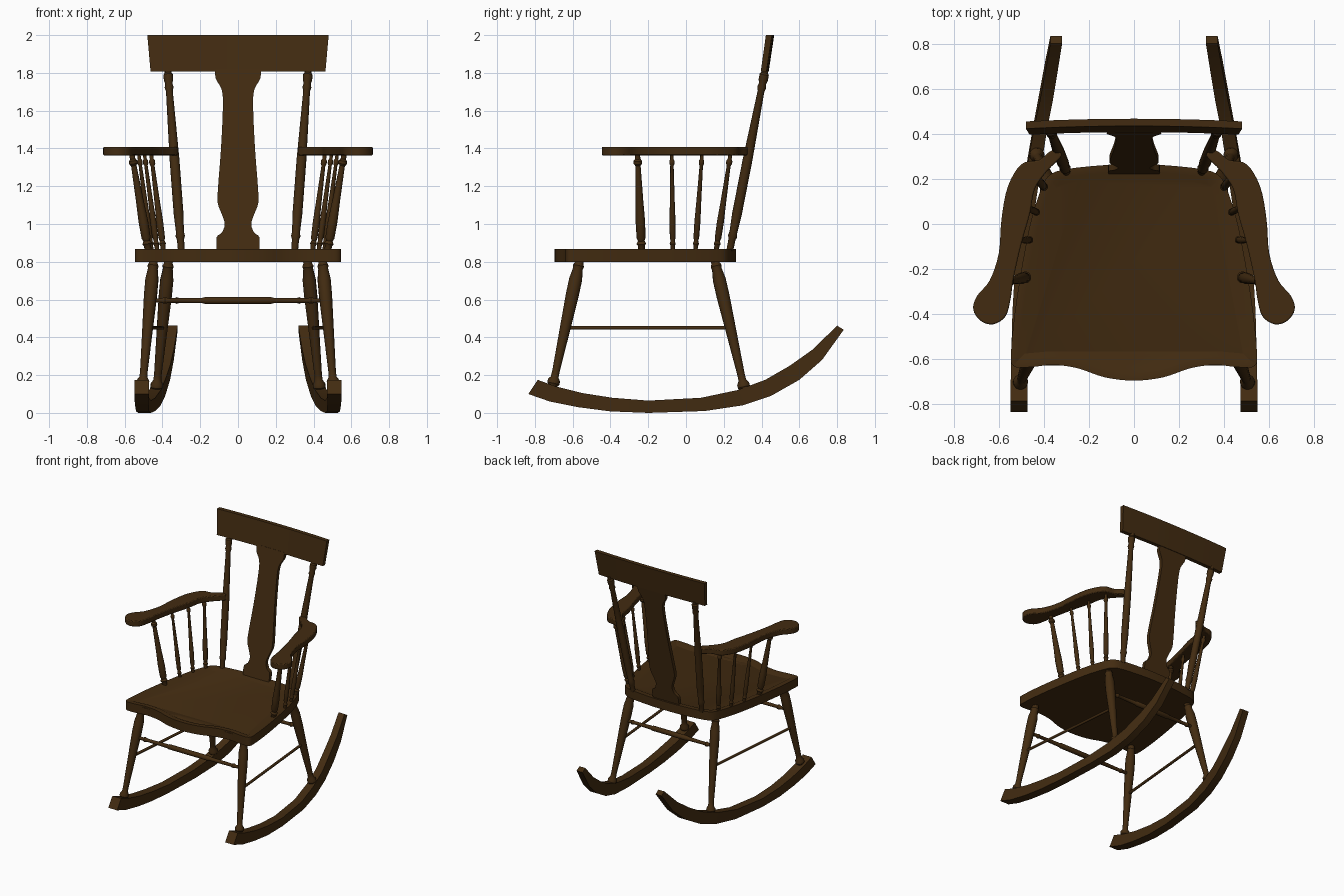
import bpy
import bmesh
from mathutils import Vector

cube = bpy.data.objects.get("Cube")
if cube:
    bpy.data.objects.remove(cube, do_unlink=True)

wood = bpy.data.materials.new("dark brown wood")
wood.use_nodes = True
brown = (0.055, 0.0245, 0.0055, 1)
wood.diffuse_color = brown
shader = wood.node_tree.nodes["Principled BSDF"]
shader.inputs["Base Color"].default_value = brown
shader.inputs["Roughness"].default_value = 0.7
parts = []


def finish(bm, name, bevel=0):
    bmesh.ops.recalc_face_normals(bm, faces=bm.faces)
    mesh = bpy.data.meshes.new(name)
    bm.to_mesh(mesh)
    bm.free()
    mesh.materials.append(wood)
    part = bpy.data.objects.new(name, mesh)
    bpy.context.collection.objects.link(part)
    if bevel:
        mod = part.modifiers.new("soft edges", "BEVEL")
        mod.width = bevel
        mod.segments = 2
        mod.limit_method = "ANGLE"
        mod.angle_limit = 0.9
    parts.append(part)
    return part


def spline(points, steps=4, closed=False):
    """Catmull-Rom curve through the points."""
    pts = [Vector(p) for p in points]
    n = len(pts)
    pick = (lambda i: pts[i % n]) if closed else (lambda i: pts[max(0, min(n - 1, i))])
    curve = []
    for i in range(n if closed else n - 1):
        a, b, c, d = (pick(i + k) for k in (-1, 0, 1, 2))
        for s in range(steps):
            t = s / steps
            curve.append(0.5 * (2 * b + (c - a) * t + (2 * a - 5 * b + 4 * c - d) * t**2
                                + (3 * b - a - 3 * c + d) * t**3))
    if not closed:
        curve.append(pts[-1])
    return curve


def slab(bm, outline, low, high):
    """Prism over a plan outline; returns the top face."""
    bottom = bm.faces.new([bm.verts.new((p.x, p.y, low)) for p in outline])
    grown = bmesh.ops.extrude_face_region(bm, geom=[bottom], use_keep_orig=True)["geom"]
    for v in grown:
        if isinstance(v, bmesh.types.BMVert):
            v.co.z = high
    return next(f for f in grown if isinstance(f, bmesh.types.BMFace))


def loft(name, sections, closed_ends=True):
    """Skin between matching rings of points."""
    bm = bmesh.new()
    rings = [[bm.verts.new(p) for p in ring] for ring in sections]
    for a, b in zip(rings, rings[1:]):
        for i in range(len(a)):
            j = (i + 1) % len(a)
            bm.faces.new((a[i], a[j], b[j], b[i]))
    if closed_ends:
        bm.faces.new(rings[0])
        bm.faces.new(rings[-1])
    return finish(bm, name)


def turned(name, start, end, profile, thick=1, sides=14):
    """Lathe-turned rod; the profile holds (fraction along, radius)."""
    start, end = Vector(start), Vector(end)
    axis = end - start
    turn = axis.to_track_quat("Z", "Y")
    spoke = Vector((1, 0, 0))
    from_angle = [spoke.copy() for _ in range(sides)]
    for i, v in enumerate(from_angle):
        v.xy = v.xy.to_2d()
        v.rotate(Vector((0, 0, 1)).rotation_difference(Vector((0, 0, 1))))
        v.xy = Vector((1, 0)) @ rotation(i / sides)
    loft(name, [[start + axis * t + turn @ (v * r * thick) for v in from_angle]
                for t, r in profile])


def rotation(fraction):
    from math import tau
    from mathutils import Matrix
    return Matrix.Rotation(tau * fraction, 2)


LEG = [(0, .02), (.03, .022), (.05, .033), (.075, .033), (.1, .021), (.14, .02), (.45, .028),
       (.72, .035), (.84, .035), (.92, .026), (.94, .03), (.96, .023), (1, .022)]
SPINDLE = [(0, .011), (.05, .012), (.07, .016), (.1, .011), (.13, .015), (.3, .016), (.5, .013),
           (.88, .009), (.9, .014), (.93, .014), (.95, .009), (1, .009)]
POST = [(0, .018), (.06, .019), (.08, .025), (.1, .021), (.2, .026), (.5, .026), (.88, .018),
        (.9, .024), (.92, .019), (.94, .025), (.97, .025), (.98, .018), (1, .018)]
RUNG = [(0, .012), (.06, .012), (.08, .018), (.1, .012), (.3, .015), (.31, .019),
        (.69, .019), (.7, .015), (.9, .012), (.92, .018), (.94, .012), (1, .012)]
ROD = [(0, .01), (1, .01)]

# Seat: scalloped front, narrowing to a rounded back, with a shallow dish
half = [(0, -.695), (.13, -.68), (.25, -.64), (.36, -.625), (.46, -.635), (.535, -.63),
        (.545, -.56), (.52, -.33), (.465, -.02), (.41, .16), (.37, .22), (.29, .245), (.12, .262)]
outline = half + [(0, .265)] + [(-x, y) for x, y in reversed(half[1:])]
bm = bmesh.new()
top = slab(bm, spline(outline, closed=True), .8, .868)
bmesh.ops.inset_region(bm, faces=[top], thickness=.035)
bmesh.ops.inset_region(bm, faces=[top], thickness=.025, depth=-.012)
finish(bm, "seat")

# Rocker runner: plan x, y, z at the underside, then y, z on the upper side
runner = [(.51, -.835, .1, -.785, .175), (.51, -.72, .06, -.69, .14), (.508, -.57, .03, -.55, .105),
          (.505, -.4, .008, -.39, .08), (.495, -.2, 0, -.2, .065), (.47, .1, .01, .08, .08),
          (.44, .3, .04, .27, .12), (.415, .45, .09, .42, .175), (.388, .6, .175, .55, .25),
          (.367, .72, .28, .67, .335), (.345, .835, .44, .8, .462)]

arm = [(.32, .305), (.365, .325), (.42, .285), (.5, .265), (.56, .165), (.588, .02), (.6, -.13),
       (.64, -.25), (.697, -.32), (.713, -.38), (.68, -.43), (.625, -.445), (.57, -.41),
       (.547, -.33), (.535, -.245), (.5, -.09), (.462, .045), (.44, .155), (.385, .235)]

# Arm spindles: seat x, y, arm x, y and thickness
spindles = [(.475, -.235, .562, -.257, 1.6), (.458, -.07, .525, -.075, 1),
            (.428, .05, .495, .085, 1), (.395, .16, .46, .235, 1.15)]

for s, side in ((1, "left"), (-1, "right")):
    sections = []
    for i, (x, y, z, upper_y, upper_z) in enumerate(runner):
        w = .038 - .0012 * i
        sections.append([(s * (x - w), y, z), (s * (x + w), y, z),
                         (s * (x + w), upper_y, upper_z), (s * (x - w), upper_y, upper_z)])
    loft(side + "_rocker", sections)

    turned(side + "_front_leg", (s * .507, -.71, .12), (s * .446, -.56, .82), LEG)
    turned(side + "_rear_leg", (s * .434, .315, .1), (s * .366, .15, .82), LEG)
    turned(side + "_side_stretcher", (s * .478, -.63, .45), (s * .4, .23, .45), ROD)

    bm = bmesh.new()
    slab(bm, spline([(s * x, y) for x, y in arm], closed=True), 1.363, 1.408)
    finish(bm, side + "_armrest", bevel=.006)

    for i, (x, y, arm_x, arm_y, thick) in enumerate(spindles):
        turned(f"{side}_arm_spindle_{i + 1}", (s * x, y, .86), (s * arm_x, arm_y, 1.37),
               SPINDLE, thick)
    turned(side + "_back_post", (s * .3, .232, .86), (s * .372, .42, 1.82), POST)

# Cross stretchers between the leg pairs
turned("front_stretcher", (-.46, -.607, .595), (.46, -.607, .595), RUNG)
turned("rear_stretcher", (-.385, .203, .595), (.385, .203, .595), RUNG)

# Back splat: half width against height, leaning back with the posts
splat = [(.113, .86), (.113, .93), (.085, .955), (.07, 1.0), (.085, 1.05), (.107, 1.11),
         (.106, 1.19), (.09, 1.4), (.08, 1.62), (.086, 1.71), (.118, 1.77), (.12, 1.82)]
sections = []
for p in spline(splat, steps=3):
    w, z = p
    y = .235 + (z - .86) * .195
    sections.append([(-w, y - .014, z), (w, y - .014, z), (w, y + .014, z), (-w, y + .014, z)])
loft("back_splat", sections)

# Top rail: gently bowed, flaring and leaning back towards the top
sections = []
for i in range(13):
    u = i / 6 - 1
    bow = .012 * (1 - u * u)
    sections.append([(u * .463, .396 + bow, 1.808), (u * .463, .426 + bow, 1.808),
                     (u * .48, .455 + bow, 2), (u * .48, .423 + bow, 2)])
loft("top_rail", sections)

bpy.ops.object.select_all(action="DESELECT")
for part in parts:
    part.select_set(True)
bpy.context.view_layer.objects.active = parts[0]
bpy.ops.object.shade_smooth_by_angle(angle=.6)
